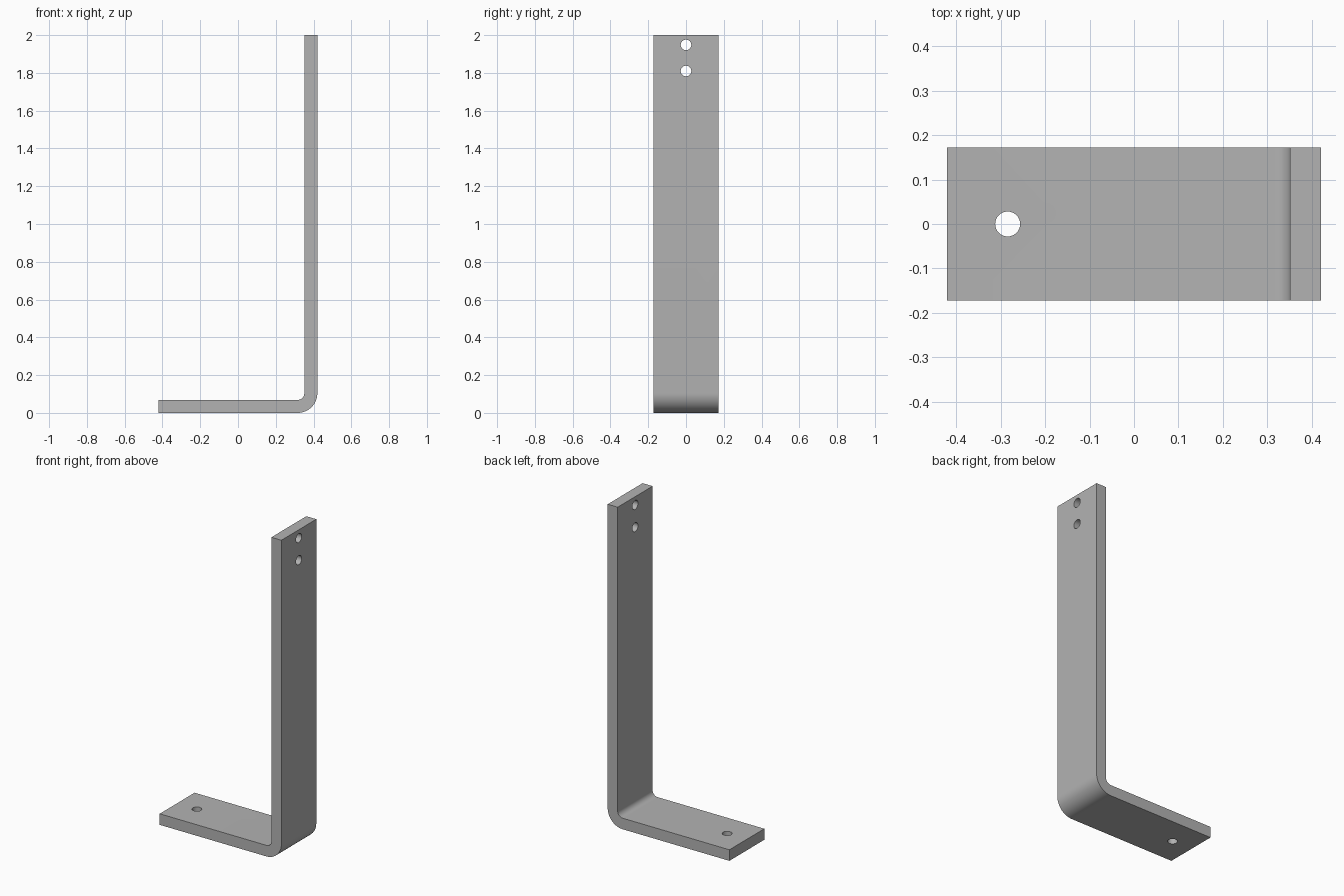
import bpy
import bmesh
from math import sin, cos, pi, radians
from mathutils import Vector

cube = bpy.data.objects.get("Cube")
if cube:
    bpy.data.objects.remove(cube, do_unlink=True)

HALF_LENGTH, HALF_WIDTH, HEIGHT = 0.42, 0.172, 2.0
THICK, INNER_R = 0.069, 0.035
OUTER_R = INNER_R + THICK
HOLE_R = 0.028
STEPS = 16

steel = bpy.data.materials.new("plain grey steel")
steel.use_nodes = True
grey = (0.45, 0.45, 0.45, 1)
steel.diffuse_color = grey
steel.node_tree.nodes["Principled BSDF"].inputs["Base Color"].default_value = grey


def bend(radius):
    """Quarter arc from the foot to the upright."""
    cx, cz = HALF_LENGTH - OUTER_R, OUTER_R
    angles = [-pi / 2 + pi / 2 * i / STEPS for i in range(STEPS + 1)]
    return [(cx + radius * cos(a), cz + radius * sin(a)) for a in angles]


# Bent strip: L profile extruded across its width
profile = [(-HALF_LENGTH, 0)] + bend(OUTER_R)
profile += [(HALF_LENGTH, HEIGHT), (HALF_LENGTH - THICK, HEIGHT)]
profile += bend(INNER_R)[::-1] + [(-HALF_LENGTH, THICK)]

bm = bmesh.new()
side = bm.faces.new([bm.verts.new((x, -HALF_WIDTH, z)) for x, z in profile])
extruded = bmesh.ops.extrude_face_region(bm, geom=[side])["geom"]
bmesh.ops.translate(bm, vec=Vector((0, 2 * HALF_WIDTH, 0)),
                    verts=[g for g in extruded if isinstance(g, bmesh.types.BMVert)])
bmesh.ops.recalc_face_normals(bm, faces=bm.faces)
mesh = bpy.data.meshes.new("angle_bracket")
bm.to_mesh(mesh)
bm.free()
mesh.materials.append(steel)
bracket = bpy.data.objects.new("angle_bracket", mesh)
bpy.context.collection.objects.link(bracket)


# Screw holes
def drill(name, location, rotation=(0, 0, 0)):
    bpy.ops.mesh.primitive_cylinder_add(vertices=48, radius=HOLE_R, depth=THICK * 2,
                                        location=location, rotation=rotation)
    cutter = bpy.context.object
    cutter.name = name
    cutter.data.materials.append(steel)
    bpy.context.view_layer.objects.active = bracket
    mod = bracket.modifiers.new(name, 'BOOLEAN')
    mod.operation, mod.solver, mod.object = 'DIFFERENCE', 'EXACT', cutter
    bpy.ops.object.modifier_apply(modifier=mod.name)
    bpy.data.objects.remove(cutter, do_unlink=True)


drill("foot_hole", (-0.284, 0, THICK / 2))
for label, z in (("lower", 1.81), ("upper", 1.948)):
    drill(label + "_wall_hole", (HALF_LENGTH - THICK / 2, 0, z), (0, pi / 2, 0))

# Smooth bend and holes, crisp plate edges
bpy.ops.object.select_all(action='DESELECT')
bracket.select_set(True)
bpy.context.view_layer.objects.active = bracket
bpy.ops.object.shade_smooth_by_angle(angle=radians(30))
